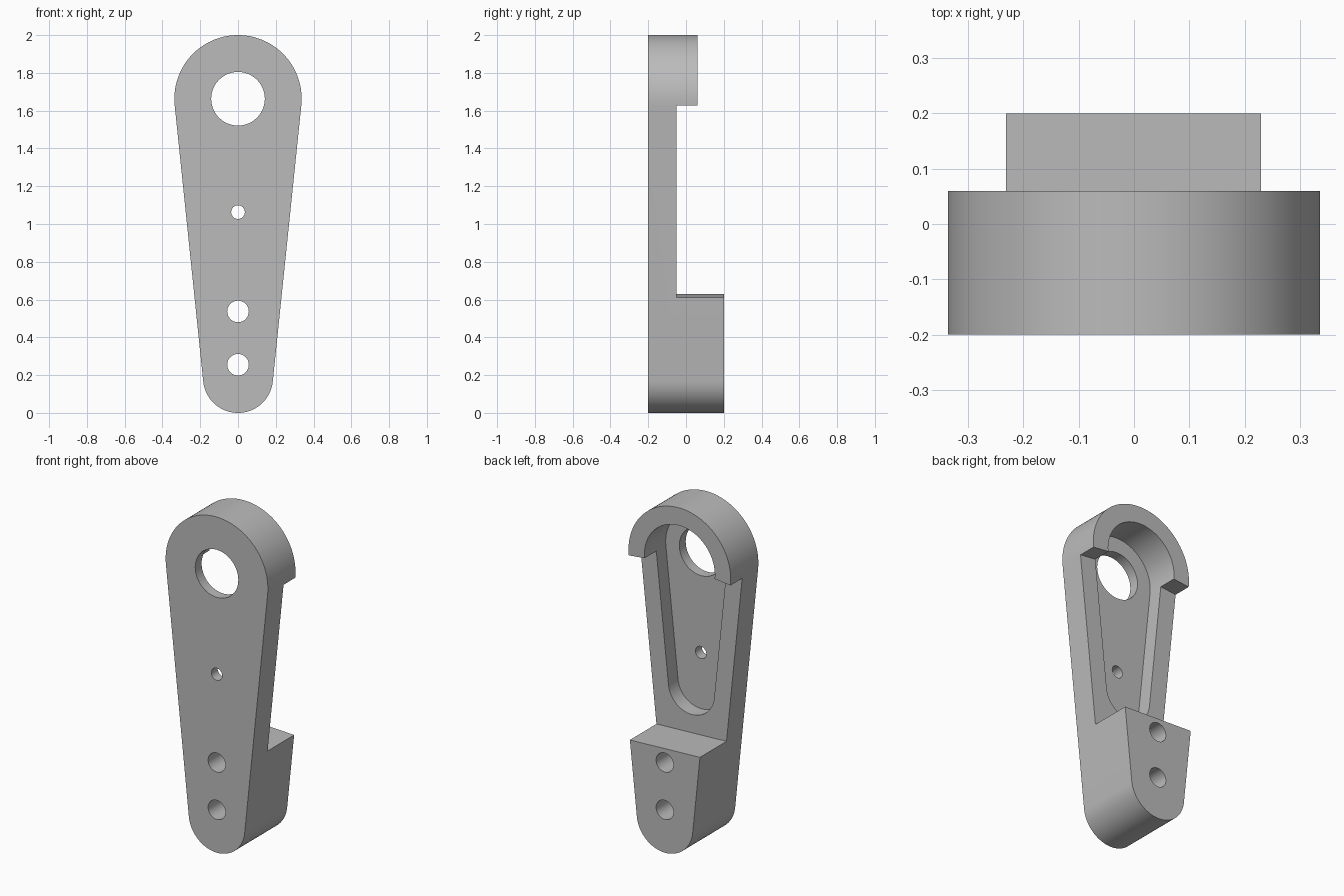
import bpy, bmesh, math

cube = bpy.data.objects.get("Cube")
if cube:
    bpy.data.objects.remove(cube, do_unlink=True)

TOP_Z, TOP_R = 1.663, 0.337      # large rounded end
LOW_Z, LOW_R = 0.185, 0.185      # small rounded end
FRONT, WEB, RING, BACK = -0.2, -0.05, 0.06, 0.2
FLOOR = -0.14                    # pocket floor
SLOPE = (TOP_R - LOW_R) / (TOP_Z - LOW_Z)
TILT = math.asin(SLOPE)


def prism(name, outline, y0, y1):
    """Extrude an (x, z) outline from y0 to y1."""
    bm = bmesh.new()
    face = bm.faces.new([bm.verts.new((x, y0, z)) for x, z in outline])
    new = bmesh.ops.extrude_face_region(bm, geom=[face])["geom"]
    verts = [v for v in new if isinstance(v, bmesh.types.BMVert)]
    bmesh.ops.translate(bm, verts=verts, vec=(0, y1 - y0, 0))
    bmesh.ops.recalc_face_normals(bm, faces=bm.faces)
    mesh = bpy.data.meshes.new(name)
    bm.to_mesh(mesh)
    bm.free()
    obj = bpy.data.objects.new(name, mesh)
    bpy.context.collection.objects.link(obj)
    return obj


def arc(z, r, start, end, n):
    return [(r * math.cos(start + (end - start) * i / n),
             z + r * math.sin(start + (end - start) * i / n)) for i in range(n + 1)]


def tapered(z_top, r_top, z_low, r_low):
    """Two arcs joined by their common tangents."""
    return (arc(z_top, r_top, -TILT, math.pi + TILT, 56)
            + arc(z_low, r_low, math.pi + TILT, 2 * math.pi - TILT, 48))


def circle(z, r):
    return arc(z, r, 0, 2 * math.pi, 48)[:-1]


# Full-depth tapered lever
lever = prism("lever_arm", tapered(TOP_Z, TOP_R, LOW_Z, LOW_R), FRONT, BACK)

# Relief between the clamp block and the half ring, with radial ring ends
side = 0.6
drop = side * math.tan(TILT)
relief = [(-side, 0.646), (side, 0.594), (side, TOP_Z - drop),
          (0, TOP_Z), (-side, TOP_Z - drop)]
cutters = [
    prism("relief_cutter", relief, WEB, 0.5),
    prism("ring_height_cutter",
          [(-side, 1.2), (side, 1.2), (side, 2.2), (-side, 2.2)], RING, 0.5),
]

# Tapered pocket behind the web, following the outer sides
pocket_z, pocket_r = 0.88, 0.232
cutters.append(prism("pocket_cutter",
                     tapered(TOP_Z, pocket_r, pocket_z,
                             pocket_r - SLOPE * (TOP_Z - pocket_z)), FLOOR, 0.5))

# Shaft hole, pin hole and two bolt holes
for z, r in ((1.663, 0.142), (1.063, 0.036), (0.537, 0.057), (0.255, 0.057)):
    cutters.append(prism("hole_cutter", circle(z, r), -0.5, 0.6))

for cutter in cutters:
    cutter.hide_render = True
    mod = lever.modifiers.new("cut", "BOOLEAN")
    mod.operation = "DIFFERENCE"
    mod.solver = "EXACT"
    mod.object = cutter

# Bake the cuts and drop the cutters
bpy.context.view_layer.update()
graph = bpy.context.evaluated_depsgraph_get()
mesh = bpy.data.meshes.new_from_object(lever.evaluated_get(graph))
lever.modifiers.clear()
lever.data = mesh
for cutter in cutters:
    bpy.data.objects.remove(cutter, do_unlink=True)

# Plain grey metal
grey = bpy.data.materials.new("plain_grey")
grey.use_nodes = True
colour = (0.5, 0.5, 0.5, 1)
grey.diffuse_color = colour
grey.node_tree.nodes["Principled BSDF"].inputs["Base Color"].default_value = colour
mesh.materials.clear()
mesh.materials.append(grey)

bpy.ops.object.select_all(action="DESELECT")
lever.select_set(True)
bpy.context.view_layer.objects.active = lever
bpy.ops.object.shade_smooth_by_angle(angle=math.radians(30))
